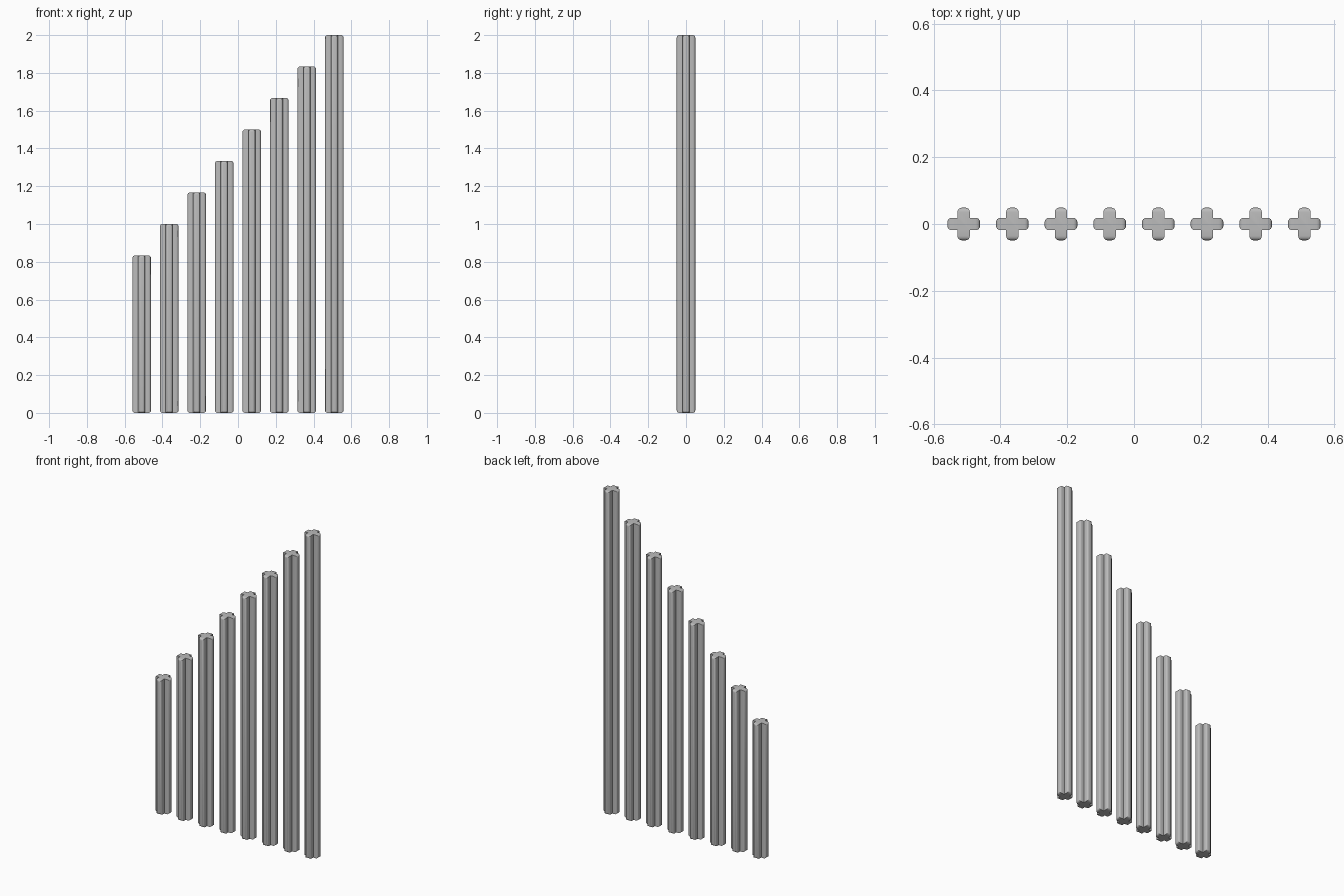
import bpy
import bmesh
import math

cube = bpy.data.objects.get("Cube")
if cube:
    bpy.data.objects.remove(cube, do_unlink=True)

COUNT = 8
SPACING = 0.1457
REACH = 0.049      # centre to arm tip
HALF = 0.0185      # half the arm thickness
ROUND = 0.013      # rounding of the arm tips

grey = bpy.data.materials.new("plain grey")
grey.use_nodes = True
colour = (0.5, 0.5, 0.5, 1)
grey.diffuse_color = colour
grey.node_tree.nodes["Principled BSDF"].inputs["Base Color"].default_value = colour


def cross_outline():
    """Plus-shaped outline, one quarter turned four times."""
    quarter = [(REACH, -HALF), (REACH, HALF), (HALF, HALF)]
    points = []
    for turn in range(4):
        for x, y in quarter:
            for _ in range(turn):
                x, y = -y, x
            points.append((x, y))
    return points


def cross_rod(name, x, height):
    bm = bmesh.new()
    base = bm.faces.new([bm.verts.new((px, py, 0)) for px, py in cross_outline()])
    top = bmesh.ops.extrude_face_region(bm, geom=[base], use_keep_orig=True)
    bmesh.ops.translate(bm, vec=(0, 0, height),
                        verts=[v for v in top["geom"] if isinstance(v, bmesh.types.BMVert)])
    bmesh.ops.recalc_face_normals(bm, faces=bm.faces[:])

    # Round the rim of each arm tip, keeping the inner corners sharp
    def at_tip(v):
        return max(abs(v.co.x), abs(v.co.y)) > REACH - 0.001
    rims = [e for e in bm.edges if all(at_tip(v) for v in e.verts)]
    bmesh.ops.bevel(bm, geom=rims, offset=ROUND, offset_type='OFFSET',
                    segments=4, profile=0.5, affect='EDGES', clamp_overlap=True)
    bmesh.ops.recalc_face_normals(bm, faces=bm.faces[:])

    mesh = bpy.data.meshes.new(name)
    bm.to_mesh(mesh)
    bm.free()
    mesh.materials.append(grey)
    rod = bpy.data.objects.new(name, mesh)
    rod.location.x = x
    bpy.context.collection.objects.link(rod)
    return rod


# Row of rods rising in even steps from right to left
bpy.ops.object.select_all(action='DESELECT')
for i in range(COUNT):
    rod = cross_rod(f"cross_rod_{i + 1}", (i - (COUNT - 1) / 2) * SPACING, (5 + i) / 6)
    rod.select_set(True)
    bpy.context.view_layer.objects.active = rod
bpy.ops.object.shade_smooth_by_angle(angle=math.radians(35))
